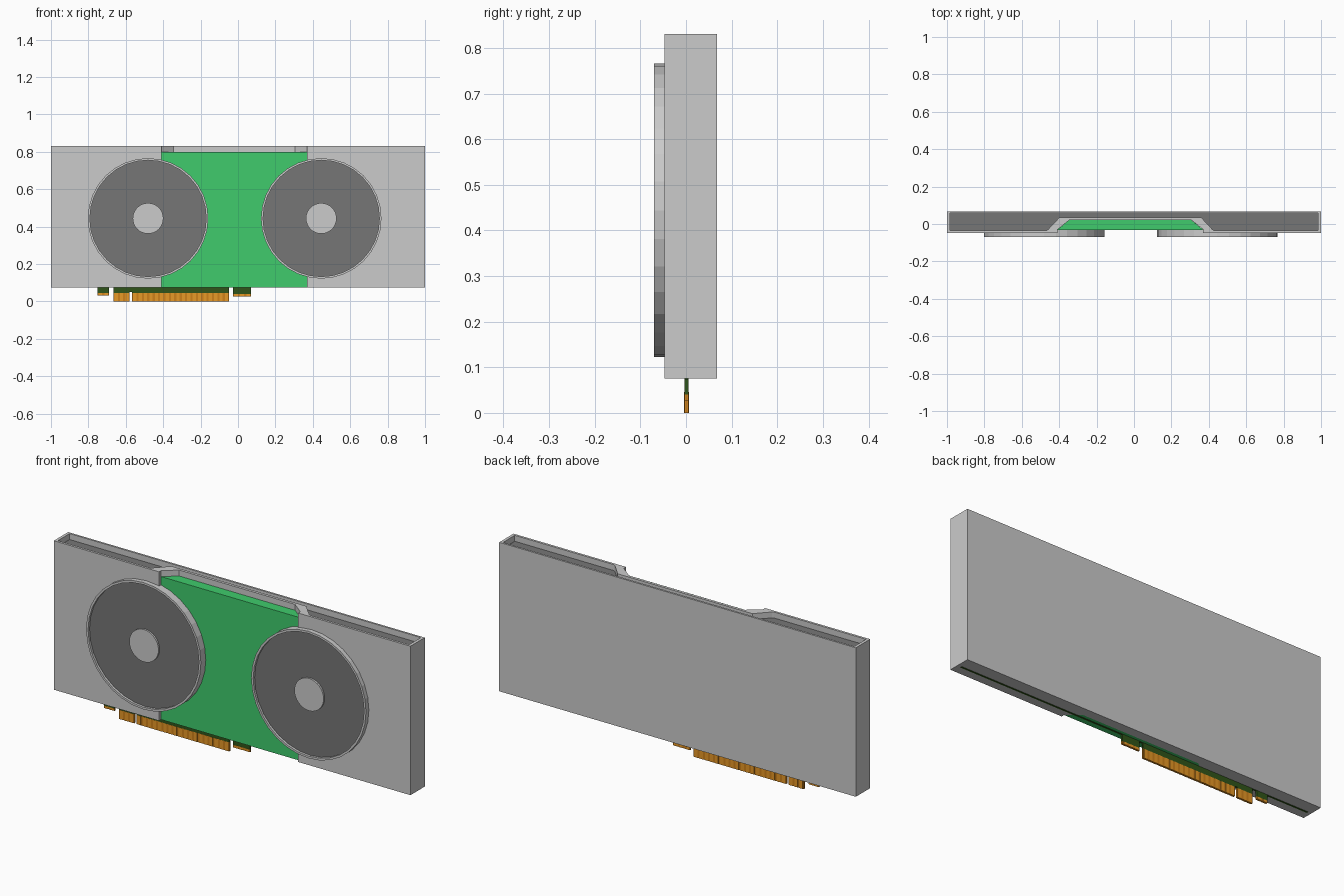
import bpy, bmesh, math

if "Cube" in bpy.data.objects:
    bpy.data.objects.remove(bpy.data.objects["Cube"])


def material(name, rgb):
    m = bpy.data.materials.new(name)
    m.diffuse_color = (*rgb, 1)
    m.use_nodes = True
    m.node_tree.nodes["Principled BSDF"].inputs["Base Color"].default_value = m.diffuse_color
    return m


DARK = material("dark_grey", (0.18, 0.18, 0.18))
GREEN = material("green", (0.05, 0.6, 0.15))
BOARD = material("board_green", (0.03, 0.09, 0.01))
GOLD = material("gold", (0.8, 0.32, 0.02))
GOLD_DARK = material("dark_gold", (0.62, 0.22, 0.01))


def finish(name, bm, mats=()):
    bmesh.ops.recalc_face_normals(bm, faces=bm.faces)
    me = bpy.data.meshes.new(name)
    bm.to_mesh(me)
    bm.free()
    for m in mats:
        me.materials.append(m)
    ob = bpy.data.objects.new(name, me)
    bpy.context.collection.objects.link(ob)
    return ob


def loop(bm, pts, z):
    return [bm.verts.new((x, y, z)) for x, y in pts]


def bridge(bm, a, b):
    n = len(a)
    for i in range(n):
        j = (i + 1) % n
        bm.faces.new((a[i], a[j], b[j], b[i]))


def prism(name, pts, z0, z1, *mats):
    bm = bmesh.new()
    a, b = loop(bm, pts, z0), loop(bm, pts, z1)
    bridge(bm, a, b)
    bm.faces.new(a)
    bm.faces.new(b)
    return finish(name, bm, mats)


def box(name, x0, x1, y0, y1, z0, z1, *mats):
    return prism(name, [(x0, y0), (x1, y0), (x1, y1), (x0, y1)], z0, z1, *mats)


def lathe(name, cx, cz, profile, *mats, sides=32):
    """Turn (radius, y) points round a front-facing axis."""
    bm = bmesh.new()
    rings = []
    for r, y in profile:
        ang = [2 * math.pi * i / sides for i in range(sides)]
        rings.append([bm.verts.new((cx + r * math.cos(a), y, cz + r * math.sin(a))) for a in ang])
    for a, b in zip(rings, rings[1:]):
        bridge(bm, a, b)
    bm.faces.new(rings[0])
    bm.faces.new(rings[-1])
    return finish(name, bm, mats)


Z0, Z1, DECK = 0.075, 0.83, 0.80

# Shroud: notched outline, with a rim around a sunken top
outer = [(-1, -.047), (-.41, -.047), (-.41, -.03), (-.345, .022), (.305, .022),
         (.37, -.03), (.37, -.047), (1, -.047), (1, .068), (-1, .068)]
inner = [(-.985, -.035), (-.468, -.035), (-.46, -.03), (-.398, .036), (.358, .036),
         (.42, -.03), (.428, -.035), (.985, -.035), (.985, .058), (-.985, .058)]
bm = bmesh.new()
rings = [loop(bm, outer, Z0), loop(bm, outer, Z1), loop(bm, inner, Z1), loop(bm, inner, DECK)]
for a, b in zip(rings, rings[1:]):
    bridge(bm, a, b)
bm.faces.new(rings[0])
bm.faces.new(rings[-1]).material_index = 1
finish("shroud", bm, [bpy.data.materials.new("grey"), DARK])

# Green centre panel set into the notch
prism("centre_panel", [(-.41, -.031), (.37, -.031), (.305, .022), (-.345, .022)], Z0, DECK, GREEN)

# Fans: raised ring, dark disc and hub
for side, cx in (("left", -.481), ("right", .445)):
    cz = .444
    lathe(side + "_fan_ring", cx, cz,
          [(.322, -.031), (.322, -.07), (.311, -.07), (.311, -.056)])
    lathe(side + "_fan_disc", cx, cz, [(.311, -.05), (.311, -.058)], DARK)
    lathe(side + "_fan_hub", cx, cz, [(.082, -.057), (.082, -.067)])

# Circuit board edge along the underside
Y0, Y1 = -.003, .006
box("board_edge", -.98, .98, Y0, Y1, .0735, .09, BOARD)

# Edge connector tabs: x range, tip z, top of contacts
tabs = [(-.75, -.69, .033, .045), (-.665, -.58, 0, .046),
        (-.566, -.047, 0, .046), (-.027, .07, .027, .04)]
for n, (x0, x1, tip, top) in enumerate(tabs, 1):
    box(f"connector_board_{n}", x0, x1, Y0, Y1, top, .08, BOARD)
    box(f"connector_base_{n}", x0, x1, Y0, Y1, tip, top, GOLD_DARK)
    count = max(2, round((x1 - x0) / .029))
    pitch = (x1 - x0) / count
    for i in range(count):
        cx = x0 + (i + .5) * pitch
        box(f"contact_{n}_{i + 1}", cx - pitch * .3, cx + pitch * .3,
            Y0 - .001, Y1 + .001, tip, top, GOLD)
box("connector_bridge", -.665, -.047, Y0, Y1, .05, .08, BOARD)
